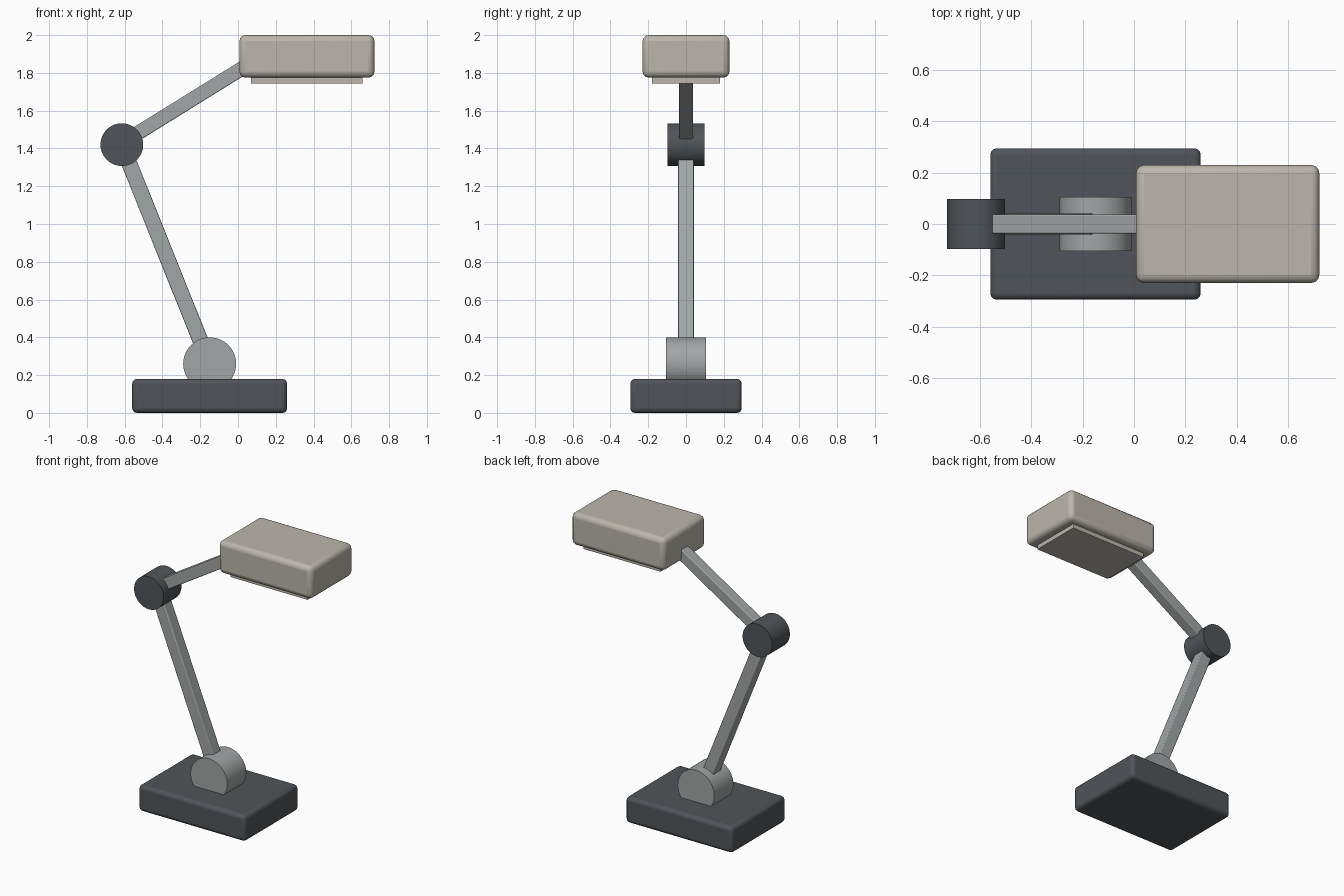
import bpy
import math
from mathutils import Vector

cube = bpy.data.objects.get("Cube")
if cube:
    bpy.data.objects.remove(cube, do_unlink=True)


def material(name, rgb):
    mat = bpy.data.materials.new(name)
    mat.use_nodes = True
    mat.diffuse_color = (*rgb, 1)
    mat.node_tree.nodes["Principled BSDF"].inputs["Base Color"].default_value = (*rgb, 1)
    return mat


dark = material("charcoal", (0.08, 0.09, 0.10))
grey = material("metal grey", (0.36, 0.38, 0.38))
cream = material("warm beige", (0.50, 0.47, 0.41))


def finish(obj, name, mat, bevel=0, segments=3):
    obj.name = name
    obj.data.materials.append(mat)
    bpy.ops.object.transform_apply(location=False, rotation=False, scale=True)
    if bevel:
        mod = obj.modifiers.new("Rounded edges", "BEVEL")
        mod.width = bevel
        mod.segments = segments
    bpy.ops.object.shade_smooth_by_angle(angle=math.radians(35))
    return obj


def box(name, centre, size, mat, bevel=0):
    bpy.ops.mesh.primitive_cube_add(size=1, location=centre)
    bpy.context.object.scale = size
    return finish(bpy.context.object, name, mat, bevel)


def hinge(name, centre, radius, width, mat):
    # Round joint with its axis running front to back
    bpy.ops.mesh.primitive_cylinder_add(vertices=64, radius=radius, depth=width,
                                        location=centre, rotation=(math.pi / 2, 0, 0))
    return finish(bpy.context.object, name, mat)


def bar(name, start, end, thickness, mat):
    # Square bar between two points in the xz plane
    start, end = Vector(start), Vector(end)
    d = end - start
    obj = box(name, (start + end) / 2, (thickness, thickness, d.length), mat, 0.006)
    obj.rotation_euler = (0, math.atan2(d.x, d.z), 0)
    return obj


shoulder = (-0.15, 0, 0.26)
elbow = (-0.615, 0, 1.42)

# Base and pivots
box("base", (-0.15, 0, 0.09), (0.82, 0.59, 0.18), dark, 0.025)
hinge("base_joint", shoulder, 0.14, 0.21, grey)
hinge("elbow_joint", elbow, 0.113, 0.195, dark)

# Arms
bar("lower_arm", shoulder, elbow, 0.083, grey)
bar("upper_arm", (-0.6, 0, 1.438), (0.09, 0, 1.866), 0.076, grey)

# Lamp head with its light panel underneath
box("lamp_head", (0.365, 0, 1.8875), (0.715, 0.46, 0.225), cream, 0.032)
box("light_panel", (0.365, 0, 1.765), (0.59, 0.36, 0.04), cream)
